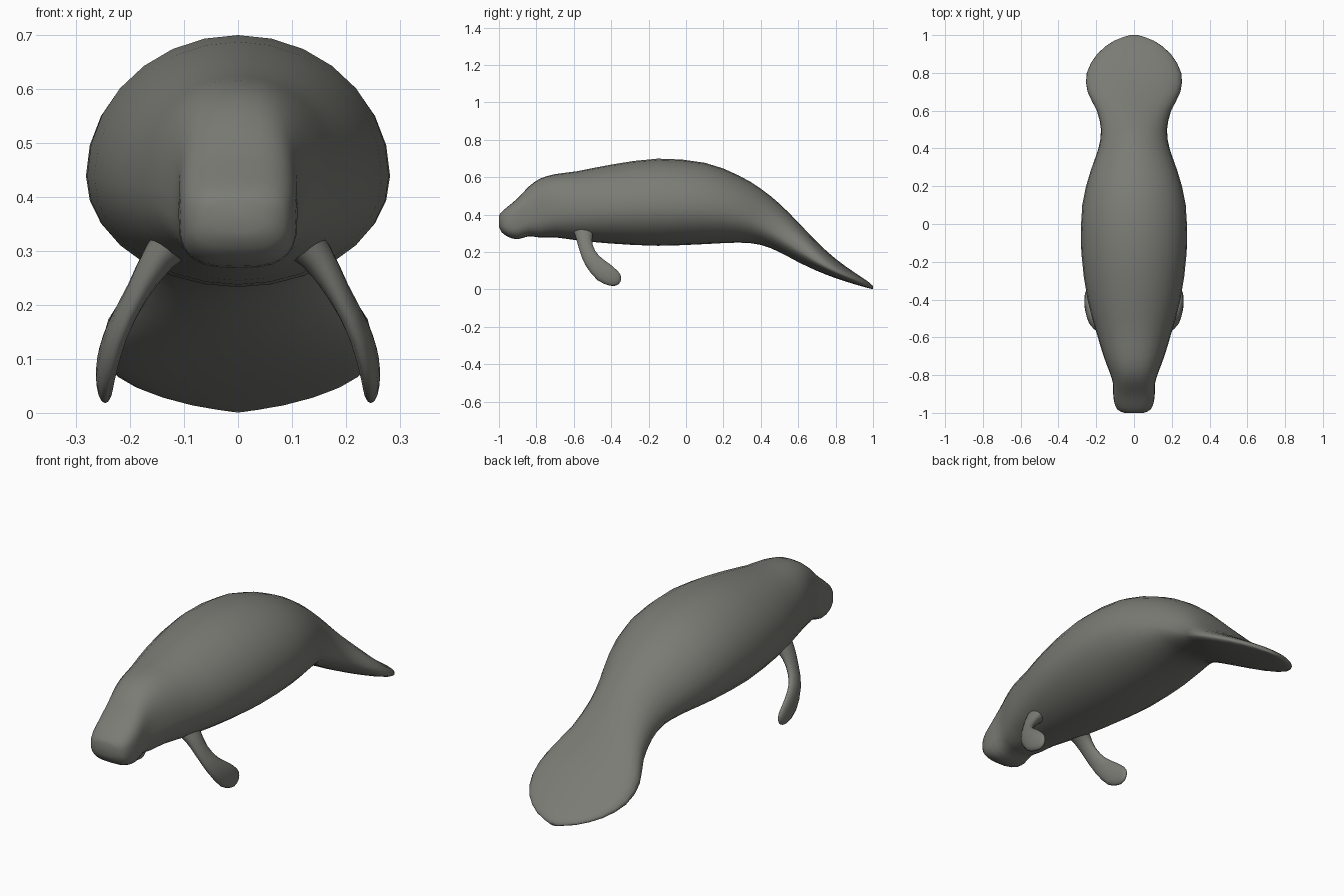
import bpy, bmesh, math
from mathutils import Vector

if "Cube" in bpy.data.objects:
    bpy.data.objects.remove(bpy.data.objects["Cube"])

skin = bpy.data.materials.new("grey_skin")
skin.diffuse_color = (0.2, 0.2, 0.18, 1)
skin.use_nodes = True
skin.node_tree.nodes["Principled BSDF"].inputs["Base Color"].default_value = skin.diffuse_color


def smooth_rows(rows, steps):
    """Catmull-Rom interpolation through rows of numbers."""
    out = []
    for i in range(len(rows) - 1):
        a, b, c, d = (Vector(rows[min(max(i + k, 0), len(rows) - 1)]) for k in (-1, 0, 1, 2))
        for s in range(steps):
            t = s / steps
            out.append(b + 0.5 * t * (c - a + t * (2 * a - 5 * b + 4 * c - d + t * (3 * (b - c) + d - a))))
    return out + [Vector(rows[-1])]


def loft(name, rings):
    """Skin a list of closed rings and close both ends."""
    bm = bmesh.new()
    loops = [[bm.verts.new(p) for p in ring] for ring in rings]
    n = len(loops[0])
    for a, b in zip(loops, loops[1:]):
        for k in range(n):
            bm.faces.new((a[k], a[(k + 1) % n], b[(k + 1) % n], b[k]))
    bm.faces.new(loops[0])
    bm.faces.new(loops[-1])
    bmesh.ops.recalc_face_normals(bm, faces=bm.faces)
    mesh = bpy.data.meshes.new(name)
    bm.to_mesh(mesh)
    bm.free()
    mesh.materials.append(skin)
    mesh.shade_smooth()
    obj = bpy.data.objects.new(name, mesh)
    bpy.context.collection.objects.link(obj)
    return obj


def power(v, e):
    return math.copysign(abs(v) ** e, v)


# Body from snout to tail paddle:
# y, half width, top, bottom, height share of widest line, roundness exponent
stations = [
    (-1.00, 0.050, 0.395, 0.335, 0.50, 0.80),
    (-0.985, 0.085, 0.415, 0.305, 0.50, 0.72),
    (-0.95, 0.103, 0.445, 0.280, 0.48, 0.66),
    (-0.90, 0.110, 0.487, 0.268, 0.45, 0.66),
    (-0.84, 0.112, 0.550, 0.284, 0.42, 0.72),
    (-0.78, 0.131, 0.592, 0.277, 0.42, 0.80),
    (-0.70, 0.161, 0.616, 0.278, 0.42, 0.88),
    (-0.58, 0.197, 0.632, 0.262, 0.43, 0.95),
    (-0.40, 0.246, 0.667, 0.245, 0.44, 1.0),
    (-0.15, 0.279, 0.699, 0.233, 0.44, 1.0),
    (0.10, 0.274, 0.677, 0.242, 0.44, 1.0),
    (0.28, 0.230, 0.610, 0.250, 0.42, 1.0),
    (0.40, 0.188, 0.538, 0.238, 0.38, 1.0),
    (0.50, 0.175, 0.458, 0.199, 0.33, 1.0),
    (0.60, 0.197, 0.358, 0.146, 0.32, 1.0),
    (0.70, 0.246, 0.254, 0.099, 0.33, 1.0),
    (0.80, 0.250, 0.163, 0.060, 0.36, 1.0),
    (0.90, 0.195, 0.091, 0.028, 0.42, 0.95),
    (0.97, 0.106, 0.044, 0.008, 0.48, 0.9),
    (1.00, 0.020, 0.018, 0.001, 0.50, 0.9),
]
rings = []
for y, w, top, low, share, e in smooth_rows(stations, 2):
    mid = low + (top - low) * share
    ring = []
    for k in range(28):
        a = math.tau * k / 28
        s = power(math.sin(a), e)
        ring.append((w * power(math.cos(a), e), y, mid + s * (top - mid if s > 0 else mid - low)))
    rings.append(ring)
loft("body", rings)

# Flippers: x, y, z, half chord, half thickness along the curved limb
limb = [
    (0.100, -0.545, 0.335, 0.070, 0.045),
    (0.145, -0.545, 0.290, 0.047, 0.032),
    (0.185, -0.535, 0.225, 0.038, 0.022),
    (0.222, -0.502, 0.155, 0.044, 0.020),
    (0.242, -0.440, 0.092, 0.054, 0.019),
    (0.246, -0.385, 0.058, 0.044, 0.016),
    (0.245, -0.362, 0.044, 0.028, 0.011),
    (0.244, -0.353, 0.039, 0.010, 0.004),
]
for side, name in ((1, "left_flipper"), (-1, "right_flipper")):
    path = smooth_rows(limb, 2)
    rings = []
    for i, row in enumerate(path):
        centre = row.copy()
        centre.resize(3)
        a, b = path[max(i - 1, 0)], path[min(i + 1, len(path) - 1)]
        along = Vector((b[0] - a[0], b[1] - a[1], b[2] - a[2])).normalized()
        chord = Vector((0, -along.z, along.y)).normalized()
        thick = along.cross(chord).normalized()
        ring = []
        for k in range(14):
            t = math.tau * k / 14
            p = centre + chord * (row[3] * math.cos(t)) + thick * (row[4] * math.sin(t))
            ring.append((p.x * side, p.y, p.z))
        rings.append(ring)
    loft(name, rings)
